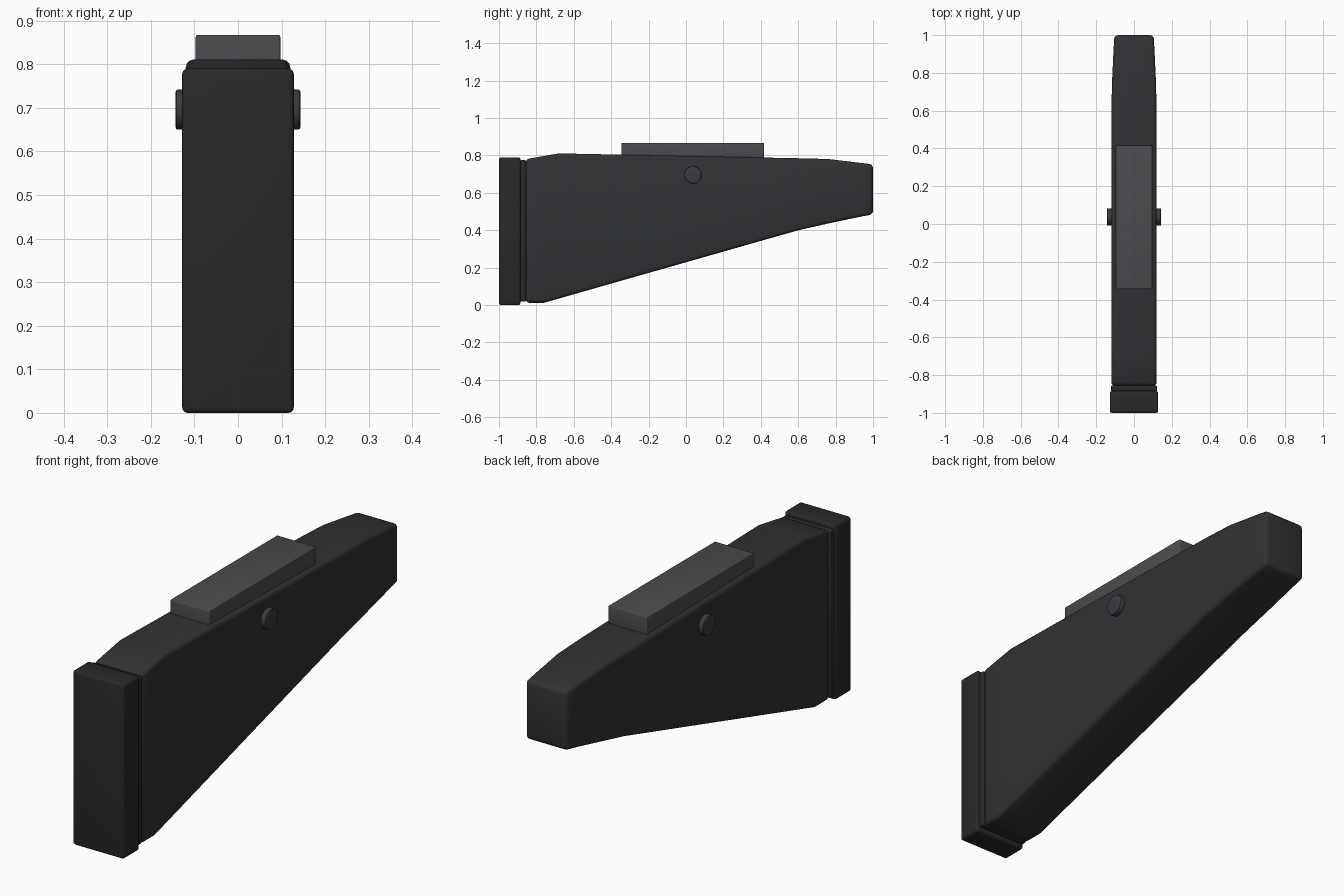
import bpy, bmesh, math

if "Cube" in bpy.data.objects:
    bpy.data.objects.remove(bpy.data.objects["Cube"])


def material(name, rgb):
    m = bpy.data.materials.new(name)
    m.diffuse_color = (*rgb, 1)
    m.use_nodes = True
    m.node_tree.nodes["Principled BSDF"].inputs["Base Color"].default_value = m.diffuse_color
    return m


polymer = material("dark_polymer", (0.03, 0.031, 0.033))
rubber = material("black_rubber", (0.022, 0.022, 0.022))
rest_grey = material("rest_grey", (0.07, 0.071, 0.076))
steel = material("dark_steel", (0.04, 0.044, 0.05))


def finish(ob, mat, bevel, segments=3):
    ob.data.materials.append(mat)
    mod = ob.modifiers.new("edge_bevel", 'BEVEL')
    mod.width, mod.segments = bevel, segments
    mod.limit_method, mod.angle_limit = 'ANGLE', math.radians(40)
    bpy.ops.object.select_all(action='DESELECT')
    ob.select_set(True)
    bpy.context.view_layer.objects.active = ob
    bpy.ops.object.modifier_apply(modifier=mod.name)
    bpy.ops.object.shade_smooth_by_angle(angle=math.radians(32))


def loft(name, stations, mat, bevel):
    """Rectangular sections along y: (y, bottom z, top z, half width)."""
    bm = bmesh.new()
    rings = [[bm.verts.new(p) for p in ((-w, y, b), (w, y, b), (w, y, t), (-w, y, t))]
             for y, b, t, w in stations]
    for r, s in zip(rings, rings[1:]):
        for i in range(4):
            j = (i + 1) % 4
            bm.faces.new((r[i], r[j], s[j], s[i]))
    bm.faces.new(rings[0])
    bm.faces.new(rings[-1])
    bmesh.ops.recalc_face_normals(bm, faces=bm.faces)
    me = bpy.data.meshes.new(name)
    bm.to_mesh(me)
    bm.free()
    ob = bpy.data.objects.new(name, me)
    bpy.context.collection.objects.link(ob)
    finish(ob, mat, bevel)


# Tapering stock body
loft("stock_body", [
    (-0.857, 0.012, 0.780, 0.120),
    (-0.76, 0.012, 0.797, 0.120),
    (-0.68, 0.035, 0.811, 0.120),
    (0.60, 0.400, 0.785, 0.120),
    (0.76, 0.436, 0.781, 0.116),
    (0.91, 0.468, 0.763, 0.109),
    (1.00, 0.485, 0.752, 0.104)], polymer, 0.018)

# Butt pad, and the thin spacer plate in front of it
loft("butt_pad", [(-1.0, 0.0, 0.79, 0.128), (-0.885, 0.0, 0.79, 0.128)], rubber, 0.012)
loft("spacer_plate", [(-0.887, 0.018, 0.775, 0.122), (-0.855, 0.018, 0.775, 0.122)], rubber, 0.008)

# Raised cheek rest
loft("cheek_rest", [(-0.345, 0.765, 0.867, 0.097), (0.418, 0.765, 0.867, 0.097)], rest_grey, 0.004)

# Adjustment knob on each side
for side, x in (("left", -1), ("right", 1)):
    bpy.ops.mesh.primitive_cylinder_add(vertices=32, radius=0.046, depth=0.04,
                                        location=(x * 0.123, 0.037, 0.696),
                                        rotation=(0, math.pi / 2, 0))
    knob = bpy.context.object
    knob.name = "adjustment_knob_" + side
    finish(knob, steel, 0.005, 2)
